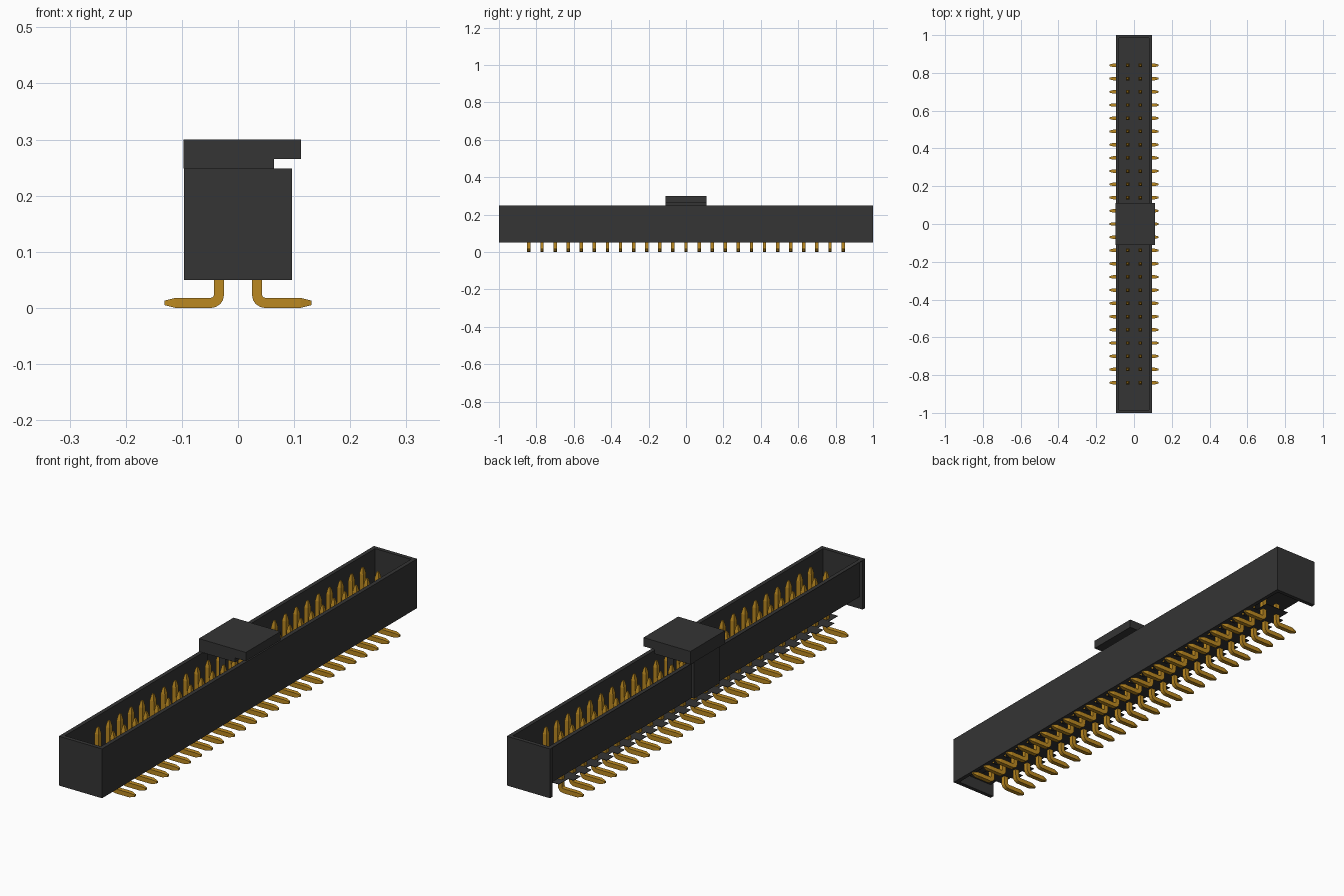
import bpy, bmesh, math
from mathutils import Vector

cube = bpy.data.objects.get("Cube")
if cube:
    bpy.data.objects.remove(cube, do_unlink=True)


def material(name, rgb):
    m = bpy.data.materials.new(name)
    m.use_nodes = True
    m.diffuse_color = (*rgb, 1)
    b = m.node_tree.nodes["Principled BSDF"]
    b.inputs["Base Color"].default_value = (*rgb, 1)
    b.inputs["Roughness"].default_value = 0.6
    return m


BLACK = material("black plastic", (0.035, 0.035, 0.035))
GOLD = material("gold", (0.50, 0.25, 0.015))


def finish(bm, name, mat):
    bmesh.ops.recalc_face_normals(bm, faces=bm.faces)
    me = bpy.data.meshes.new(name)
    bm.to_mesh(me)
    bm.free()
    me.materials.append(mat)
    ob = bpy.data.objects.new(name, me)
    bpy.context.collection.objects.link(ob)
    return ob


def add_box(bm, x, y, z):
    """Box given as (min, max) ranges."""
    verts = bmesh.ops.create_cube(bm, size=1)["verts"]
    for v in verts:
        v.co = Vector([r[0] + (c + 0.5) * (r[1] - r[0]) for c, r in zip(v.co, (x, y, z))])


def boxes(name, ranges, mat=BLACK):
    bm = bmesh.new()
    for r in ranges:
        add_box(bm, *r)
    return finish(bm, name, mat)


W, L = 0.096, 1.0              # half width and half length
WALL = 0.016                   # wall thickness
BASE, FLOOR, TOP = 0.05, 0.10, 0.248
IN_X, IN_Y = W - WALL, L - WALL
PITCH, COUNT = 0.07, 25
KEY = 0.08                     # half width of the key slot
SHEET = 0.002
pin_ys = [(i - (COUNT - 1) / 2) * PITCH for i in range(COUNT)]

# Shroud: closed side, two ends, cavity floor
boxes("closed_side_wall", [((IN_X, W), (-IN_Y, IN_Y), (BASE, TOP))])
boxes("end_walls", [((-W, W), (IN_Y, L), (BASE, TOP)),
                    ((-W, W), (-L, -IN_Y), (BASE, TOP))])
boxes("cavity_floor", [((-IN_X, IN_X), (-IN_Y, IN_Y), (FLOOR - SHEET, FLOOR))])

# Open side: thin inner lining, top rim and a recessed key slot
lining, rim, slot = [], [], []
for a, b in ((-IN_Y, -KEY), (KEY, IN_Y)):
    lining.append(((-IN_X - SHEET, -IN_X), (a, b), (FLOOR - SHEET, TOP)))
    rim.append(((-W, -IN_X), (a, b), (TOP - SHEET, TOP)))
boxes("open_side_lining", lining)
boxes("open_side_rim", rim)
slot.append(((-0.092, -0.090), (-KEY, KEY), (FLOOR, TOP)))
for s in (-1, 1):
    y0, y1 = sorted((s * KEY, s * (KEY + SHEET)))
    slot.append(((-0.092, -IN_X), (y0, y1), (FLOOR, TOP)))
slot.append(((-0.092, -IN_X), (-KEY, KEY), (FLOOR - SHEET, FLOOR)))
boxes("key_slot", slot)

# Base plate: central strip with a tooth between each pair of feet
plate = [((-0.055, 0.055), (-0.885, 0.885), (BASE, BASE + SHEET))]
for y in pin_ys[:-1]:
    m = y + PITCH / 2
    for s in (-1, 1):
        x0, x1 = sorted((s * 0.055, s * IN_X))
        plate.append(((x0, x1), (m - 0.022, m + 0.022), (BASE, BASE + SHEET)))
boxes("toothed_base_plate", plate)

# Pick-up cap with an overhanging lip and short inner legs
boxes("cap_neck", [((-0.097, 0.064), (-0.11, 0.11), (TOP, 0.265))])
boxes("cap_top", [((-0.097, 0.112), (-0.11, 0.11), (0.265, 0.30))])
boxes("cap_legs", [((-0.014, 0.014), (-0.10, -0.08), (0.16, TOP)),
                   ((-0.014, 0.014), (0.08, 0.10), (0.16, TOP))])


# Bent pin: square section swept along an L path, tapered at both tips
def add_pin(bm, side, y):
    r, h, tip = 0.014, 0.009, 0.004
    cx, cz = 0.034 + r, 0.009 + r
    path = [(0.034, 0.24, 0, tip), (0.034, 0.215, 0, h)]
    for i in range(5):
        a = math.radians(90 * i / 4)
        path.append((cx - r * math.cos(a), cz - r * math.sin(a), a, h))
    path += [(0.111, 0.009, math.pi / 2, h), (0.131, 0.009, math.pi / 2, tip)]
    rings = []
    for x, z, a, s in path:
        nx, nz = math.cos(a) * s, math.sin(a) * s
        rings.append([bm.verts.new((side * (x + k * nx), y + j * s, z + k * nz))
                      for k, j in ((-1, -1), (1, -1), (1, 1), (-1, 1))])
    for p, q in zip(rings, rings[1:]):
        for i in range(4):
            bm.faces.new((p[i], p[(i + 1) % 4], q[(i + 1) % 4], q[i]))
    bm.faces.new(rings[0])
    bm.faces.new(rings[-1])


for side, name in ((1, "left_pin_row"), (-1, "right_pin_row")):
    bm = bmesh.new()
    for y in pin_ys:
        add_pin(bm, side, y)
    finish(bm, name, GOLD)
